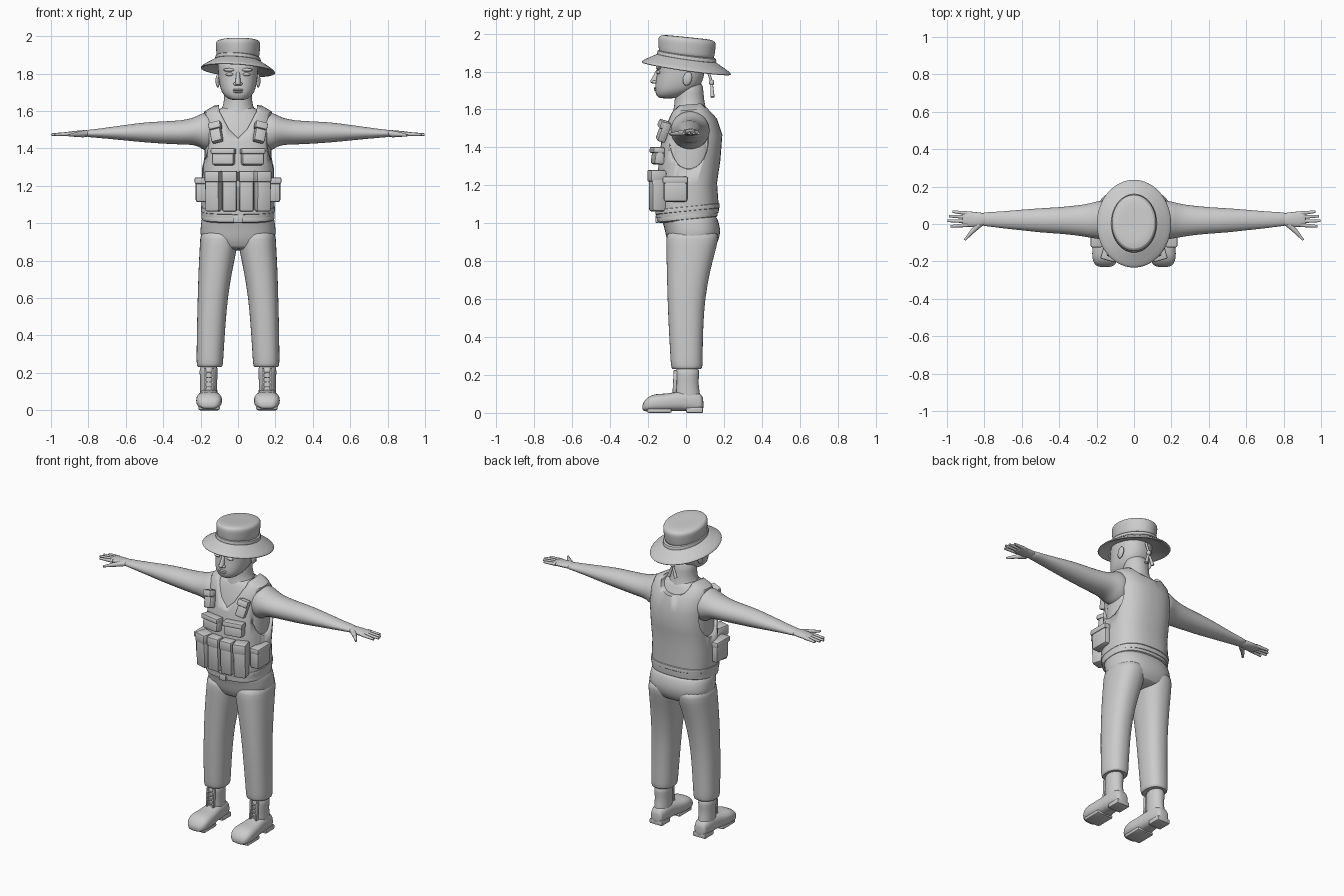
import bpy, bmesh, math
from mathutils import Vector, Matrix

mat = bpy.data.materials.new("plain grey")
mat.diffuse_color = (0.6, 0.6, 0.6, 1)


def finish(bm, name, angle=40, subsurf=0):
    bmesh.ops.recalc_face_normals(bm, faces=bm.faces)
    me = bpy.data.meshes.new(name)
    bm.to_mesh(me)
    bm.free()
    me.materials.append(mat)
    ob = bpy.data.objects.new(name, me)
    bpy.context.collection.objects.link(ob)
    if subsurf:
        ob.modifiers.new("smooth", 'SUBSURF').levels = subsurf
        ob.modifiers["smooth"].render_levels = subsurf
    bpy.ops.object.select_all(action='DESELECT')
    ob.select_set(True)
    bpy.context.view_layer.objects.active = ob
    bpy.ops.object.shade_smooth_by_angle(angle=math.radians(angle))
    return ob


def loft(name, rings, axis='z', s=1, n=24, p=2.0, slope=(0, 0), subsurf=1, angle=40):
    """Rings are (t, u0, u1, v0, v1): extents across the axis at position t."""
    bm = bmesh.new()
    rows = []
    for t, u0, u1, v0, v1 in rings:
        row = []
        for i in range(n):
            a = 2 * math.pi * (i + 0.5) / n
            c, d = math.cos(a), math.sin(a)
            u = (u0 + u1) / 2 + (u1 - u0) / 2 * math.copysign(abs(c) ** (2 / p), c)
            v = (v0 + v1) / 2 + (v1 - v0) / 2 * math.copysign(abs(d) ** (2 / p), d)
            w = t + slope[0] * u + slope[1] * v
            x, y, z = {'z': (u, v, w), 'x': (w, u, v), 'y': (u, w, v)}[axis]
            row.append(bm.verts.new((s * x, y, z)))
        rows.append(row)
    for a, b in zip(rows, rows[1:]):
        for i in range(n):
            j = (i + 1) % n
            bm.faces.new((a[i], a[j], b[j], b[i]))
    bm.faces.new(rows[0])
    bm.faces.new(rows[-1])
    return finish(bm, name, angle, subsurf)


def box(name, loc, size, rot=(0, 0, 0), bevel=0.012, top=1.0):
    """Rounded box; rot is in degrees, top scales the depth of its upper end."""
    bm = bmesh.new()
    bmesh.ops.create_cube(bm, size=1)
    for v in bm.verts:
        v.co = Vector(v.co) * Vector(size)
        if v.co.z > 0:
            v.co.y *= top
    bmesh.ops.bevel(bm, geom=bm.edges[:], offset=bevel, segments=2, affect='EDGES', profile=0.5)
    m = Matrix.Rotation(math.radians(rot[2]), 4, 'Z') @ Matrix.Rotation(math.radians(rot[1]), 4, 'Y') \
        @ Matrix.Rotation(math.radians(rot[0]), 4, 'X')
    bm.transform(Matrix.Translation(loc) @ m)
    return finish(bm, name)


def tube(name, p0, p1, r0, r1, n=10):
    bm = bmesh.new()
    p0, p1 = Vector(p0), Vector(p1)
    q = (p1 - p0).to_track_quat('Z', 'Y').to_matrix().to_4x4()
    bmesh.ops.create_cone(bm, cap_ends=True, segments=n, radius1=r0, radius2=r1, depth=(p1 - p0).length)
    bm.transform(Matrix.Translation((p0 + p1) / 2) @ q)
    return finish(bm, name)


def ball(name, loc, size, rx=0):
    bm = bmesh.new()
    bmesh.ops.create_uvsphere(bm, u_segments=16, v_segments=10, radius=1)
    bm.transform(Matrix.Translation(loc) @ Matrix.Rotation(math.radians(rx), 4, 'X') @ Matrix.Diagonal((*size, 1)))
    return finish(bm, name)


def prism(name, pts, y0, y1):
    bm = bmesh.new()
    f = [bm.verts.new((x, y0, z)) for x, z in pts]
    b = [bm.verts.new((x, y1, z)) for x, z in pts]
    bm.faces.new(f)
    bm.faces.new(b)
    for i in range(len(pts)):
        j = (i + 1) % len(pts)
        bm.faces.new((f[i], f[j], b[j], b[i]))
    return finish(bm, name)


def cut(ob, cutter):
    m = ob.modifiers.new("cut", 'BOOLEAN')
    m.operation, m.object, m.solver = 'DIFFERENCE', cutter, 'EXACT'
    bpy.context.view_layer.objects.active = ob
    bpy.ops.object.modifier_apply(modifier=m.name)
    bpy.data.objects.remove(cutter)


# Torso under the vest
body = [(1.04, -.18, .18, -.14, .15), (1.2, -.18, .18, -.135, .145), (1.32, -.18, .18, -.13, .165),
        (1.45, -.18, .18, -.115, .172), (1.54, -.17, .17, -.09, .14), (1.59, -.13, .13, -.07, .11),
        (1.63, -.085, .085, -.055, .1)]
loft("torso", body, p=2.4)

# Vest with arm holes and neckline
vest = loft("vest", [(1.04, -.194, .194, -.156, .172), (1.06, -.196, .196, -.158, .174),
                     (1.2, -.194, .194, -.152, .164), (1.32, -.194, .194, -.146, .182),
                     (1.45, -.194, .194, -.13, .192), (1.54, -.192, .192, -.102, .163),
                     (1.595, -.18, .18, -.08, .125), (1.625, -.13, .13, -.055, .1)],
            p=2.5, slope=(0, .08), subsurf=0, n=40)
for s in (1, -1):
    cut(vest, loft("arm_hole_cutter", [(.155, -.085, .115, 1.29, 1.585), (.3, -.125, .14, 1.27, 1.60)],
                   'x', s, subsurf=0))
cut(vest, prism("neck_front_cutter", [(0, 1.455), (.05, 1.505), (.1, 1.6), (.105, 1.8),
                                      (-.105, 1.8), (-.1, 1.6), (-.05, 1.505)], -.4, .03))
cut(vest, prism("neck_back_cutter", [(.06 * math.cos(a) * 1.7, 1.62 + .07 * math.sin(a))
                                     for a in [math.pi * (1 + i / 10) for i in range(11)]]
                + [(.103, 1.8), (-.103, 1.8)], .02, .4))
loft("vest_hem", [(1.055, -.19, .19, -.155, .17), (1.06, -.2, .2, -.164, .18),
                  (1.09, -.2, .2, -.163, .178), (1.095, -.19, .19, -.15, .17)], p=2.5, slope=(0, .1), n=32)

# Belt and trousers
loft("belt", [(1.012, -.18, .18, -.13, .15), (1.015, -.198, .198, -.152, .168),
              (1.055, -.198, .198, -.154, .17), (1.06, -.18, .18, -.13, .15)], p=2.5, slope=(0, .1), n=32)
box("buckle", (0, -.152, 1.022), (.05, .02, .04), bevel=.004)
loft("trouser_hips", [(.855, -.1, .1, -.05, .1), (.87, -.17, .17, -.085, .155), (.92, -.203, .203, -.105, .177),
                      (.97, -.203, .203, -.113, .184), (1.02, -.196, .196, -.13, .168),
                      (1.05, -.19, .19, -.135, .16)], p=2.5)
for s in (1, -1):
    loft("trouser_leg", [(.235, .1, .205, -.055, .065), (.23, .087, .216, -.072, .08), (.24, .08, .222, -.08, .088),
                         (.3, .077, .222, -.083, .088), (.45, .067, .22, -.092, .091), (.6, .055, .216, -.098, .1),
                         (.75, .03, .212, -.102, .128), (.84, .01, .207, -.104, .152),
                         (.92, -.005, .203, -.106, .174), (.97, -.005, .198, -.1, .17)], s=s, p=2.3)

    # Boots
    loft("boot_shaft", [(.02, .108, .205, -.06, .085), (.1, .11, .203, -.06, .075), (.15, .112, .202, -.055, .065),
                        (.2, .108, .206, -.058, .07), (.25, .106, .207, -.058, .072)], s=s)
    loft("boot_foot", [(.092, .13, .18, .015, .07), (.085, .115, .197, .006, .1), (.03, .105, .207, .006, .12),
                       (-.04, .1, .21, .012, .115), (-.1, .09, .22, .006, .1), (-.16, .083, .226, .006, .102),
                       (-.205, .09, .22, .006, .085), (-.225, .11, .2, .01, .055), (-.23, .13, .18, .02, .04)],
         'y', s, p=2.6)
    box("boot_heel", (s * .155, .045, .015), (.09, .09, .03), bevel=.006)
    box("boot_sole", (s * .155, -.14, .012), (.115, .13, .024), bevel=.01)
    for dx in (-.022, .022):
        box("boot_lace_flap", (s * .155 + dx, -.058, .165), (.012, .02, .12), (-3, 0, 0), .004)
    for i in range(4):
        box("boot_lace", (s * .155, -.059, .125 + i * .025), (.045, .012, .007), bevel=.002)

    # Arms
    loft("arm", [(.1, -.06, .11, 1.42, 1.57), (.165, -.085, .128, 1.375, 1.597), (.2, -.08, .122, 1.405, 1.585),
                 (.24, -.073, .11, 1.42, 1.563), (.3, -.062, .1, 1.42, 1.55), (.4, -.052, .09, 1.425, 1.545),
                 (.5, -.046, .085, 1.432, 1.54), (.6, -.034, .077, 1.442, 1.526), (.7, -.024, .068, 1.452, 1.512),
                 (.78, -.012, .063, 1.459, 1.501), (.82, -.012, .063, 1.461, 1.499)], 'x', s)
    loft("palm", [(.79, -.01, .06, 1.461, 1.5), (.83, -.018, .062, 1.46, 1.498), (.87, -.018, .068, 1.462, 1.494),
                  (.91, -.014, .07, 1.464, 1.49), (.92, -.005, .06, 1.47, 1.485)], 'x', s, n=16)
    for y0, y1, x1 in ((.057, .066, .97), (.037, .042, .99), (.015, .017, .998), (-.006, -.012, .98)):
        tube("finger", (s * .89, y0, 1.478), (s * x1, y1, 1.474), .0115, .007)
    tube("thumb_base", (s * .825, .0, 1.477), (s * .87, -.045, 1.474), .018, .012)
    tube("thumb", (s * .868, -.043, 1.474), (s * .905, -.086, 1.47), .012, .006)

    # Magazine pouches, side pouches and chest pouches
    for x, y, turn, d in ((.045, -.163, 2, .06), (.13, -.15, 16, .075)):
        box("magazine_pouch", (s * x, y, 1.17), (.078, d, .215), (0, 0, s * turn), .012, 1.1)
        box("magazine_flap", (s * x, y - .006, 1.25), (.082, d + .006, .06), (0, 0, s * turn), .008)
    box("side_pouch", (s * .196, -.055, 1.175), (.062, .125, .125), (0, 0, 0), .014)
    box("side_flap", (s * .2, -.057, 1.228), (.064, .135, .035), bevel=.008)
    box("chest_pouch", (s * .078, -.147, 1.352), (.12, .06, .085), (-4, 0, s * 10), .014, .8)
    box("chest_flap", (s * .078, -.152, 1.385), (.13, .06, .032), (-4, 0, s * 10), .008)
    box("strap_pouch", (s * .118, -.118, 1.485), (.06, .045, .11), (-18, s * 14, s * 12), .01)
    box("strap_flap", (s * .122, -.12, 1.52), (.066, .045, .04), (-18, s * 14, s * 12), .007)

    # Ears, eyes and brows
    ball("ear", (s * .108, .008, 1.762), (.012, .024, .037), -15)
    ball("eyelid", (s * .045, -.145, 1.796), (.022, .012, .009))
    ball("brow", (s * .047, -.144, 1.82), (.032, .014, .009))
    ball("nostril", (s * .014, -.165, 1.745), (.01, .012, .009))

# Neck and head
loft("neck", [(1.54, -.12, .12, -.08, .12), (1.59, -.1, .1, -.07, .11), (1.63, -.078, .078, -.06, .1),
              (1.68, -.074, .074, -.06, .092), (1.76, -.08, .08, -.05, .092)])
loft("head", [(1.658, -.03, .03, -.135, -.06), (1.665, -.055, .055, -.152, -.02), (1.69, -.082, .082, -.163, .03),
              (1.72, -.095, .095, -.164, .075), (1.76, -.103, .103, -.158, .092), (1.8, -.107, .107, -.152, .1),
              (1.84, -.109, .109, -.157, .105), (1.89, -.105, .105, -.14, .105)], p=2.3)
loft("nose", [(1.735, -.012, .012, -.172, -.14), (1.742, -.018, .018, -.192, -.14), (1.755, -.015, .015, -.188, -.14),
              (1.785, -.011, .011, -.168, -.13), (1.815, -.011, .011, -.158, -.13)], n=12)
ball("upper_lip", (0, -.16, 1.713), (.028, .01, .006))
ball("lower_lip", (0, -.159, 1.702), (.024, .01, .006))

# Bush hat: brim, band, crown
tilt = (-.07, -.14)
loft("hat_brim", [(1.85, -.1, .1, -.13, .13), (1.835, -.15, .15, -.18, .185), (1.812, -.198, .198, -.232, .236),
                  (1.818, -.201, .201, -.236, .239), (1.828, -.196, .196, -.23, .234),
                  (1.855, -.15, .15, -.18, .185), (1.872, -.122, .122, -.152, .156),
                  (1.88, -.1, .1, -.13, .13)], slope=tilt, n=32)
loft("hat_band", [(1.865, -.11, .11, -.14, .15), (1.868, -.125, .125, -.156, .163), (1.893, -.122, .122, -.153, .16),
                  (1.897, -.105, .105, -.13, .14)], slope=tilt, n=32)
loft("hat_crown", [(1.86, -.115, .115, -.145, .15), (1.9, -.114, .114, -.143, .15), (1.945, -.12, .12, -.148, .158),
                   (1.965, -.12, .12, -.146, .158), (1.978, -.112, .112, -.135, .147),
                   (1.983, -.08, .08, -.1, .11), (1.981, -.03, .03, -.04, .045)], slope=(0, -.1), n=32)

# Knotted cord hanging behind the head
tube("cord", (0, .11, 1.82), (0, .135, 1.745), .007, .007)
ball("cord_knot", (0, .135, 1.742), (.014, .014, .016))
for s in (1, -1):
    tube("cord_end", (0, .135, 1.74), (s * .025, .14, 1.665), .006, .011)
